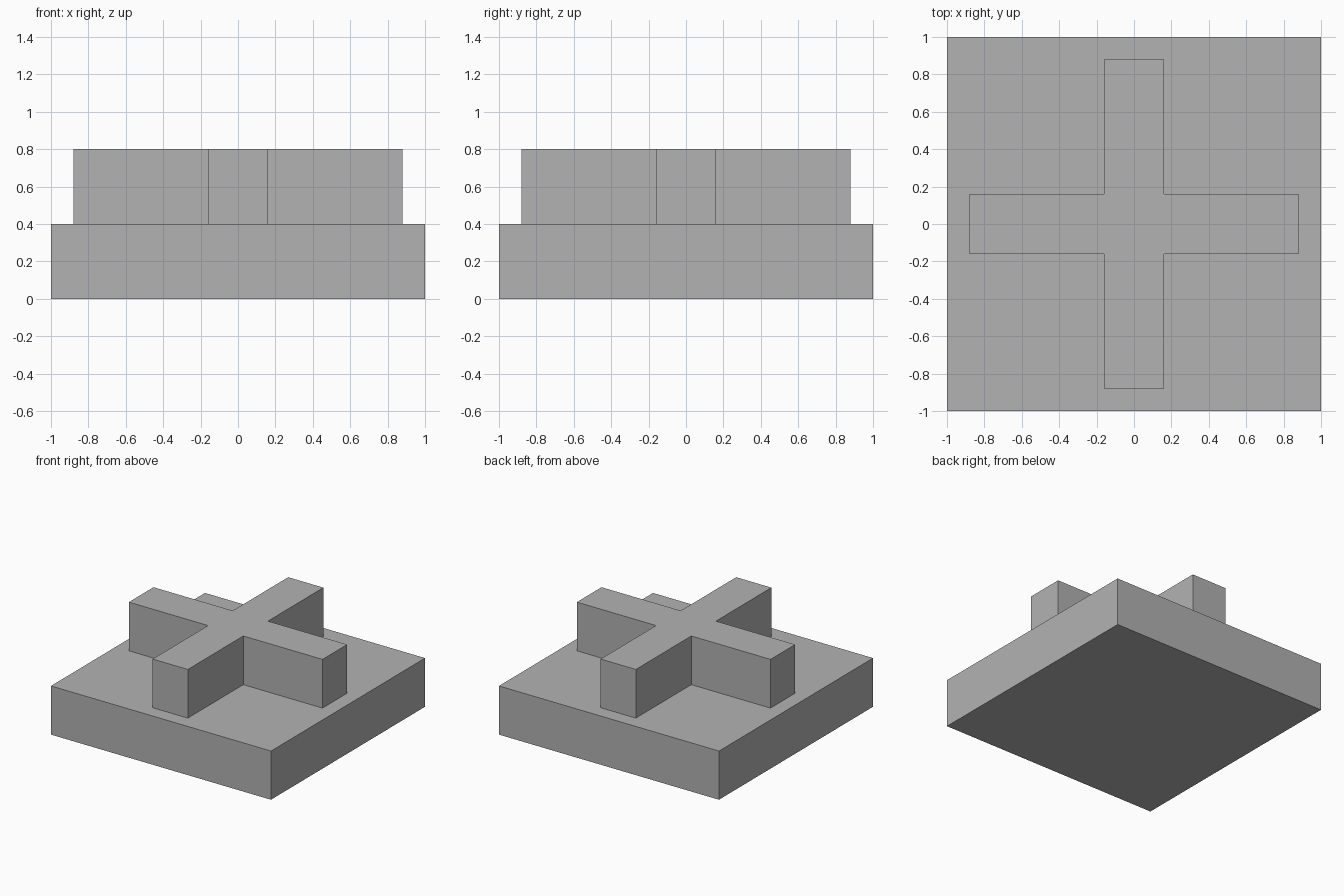
import bpy
import bmesh

ARM, HALF = 0.88, 0.16      # arm reach and half width
BASE_TOP, TOP = 0.4, 0.8

cube = bpy.data.objects.get("Cube")
if cube:
    bpy.data.objects.remove(cube, do_unlink=True)

# Single flat colour
grey = bpy.data.materials.new("plain_grey")
grey.use_nodes = True
colour = (0.448, 0.448, 0.448, 1)
grey.diffuse_color = colour
grey.node_tree.nodes["Principled BSDF"].inputs["Base Color"].default_value = colour


def prism(name, outline, bottom, top):
    """Extrude a flat outline upwards into a solid."""
    bm = bmesh.new()
    face = bm.faces.new([bm.verts.new((x, y, bottom)) for x, y in outline])
    result = bmesh.ops.extrude_face_region(bm, geom=[face], use_keep_orig=True)
    raised = [v for v in result["geom"] if isinstance(v, bmesh.types.BMVert)]
    bmesh.ops.translate(bm, vec=(0, 0, top - bottom), verts=raised)
    bmesh.ops.recalc_face_normals(bm, faces=bm.faces)
    mesh = bpy.data.meshes.new(name)
    bm.to_mesh(mesh)
    bm.free()
    mesh.materials.append(grey)
    obj = bpy.data.objects.new(name, mesh)
    bpy.context.collection.objects.link(obj)
    return obj


# Square slab
prism("base_slab", [(-1, -1), (1, -1), (1, 1), (-1, 1)], 0, BASE_TOP)

# Cross ridge: one arm's corners turned through four quarter turns
cross = []
corners = [(ARM, -HALF), (ARM, HALF), (HALF, HALF)]
for _ in range(4):
    cross += corners
    corners = [(-y, x) for x, y in corners]
prism("cross_ridge", cross, BASE_TOP, TOP)
